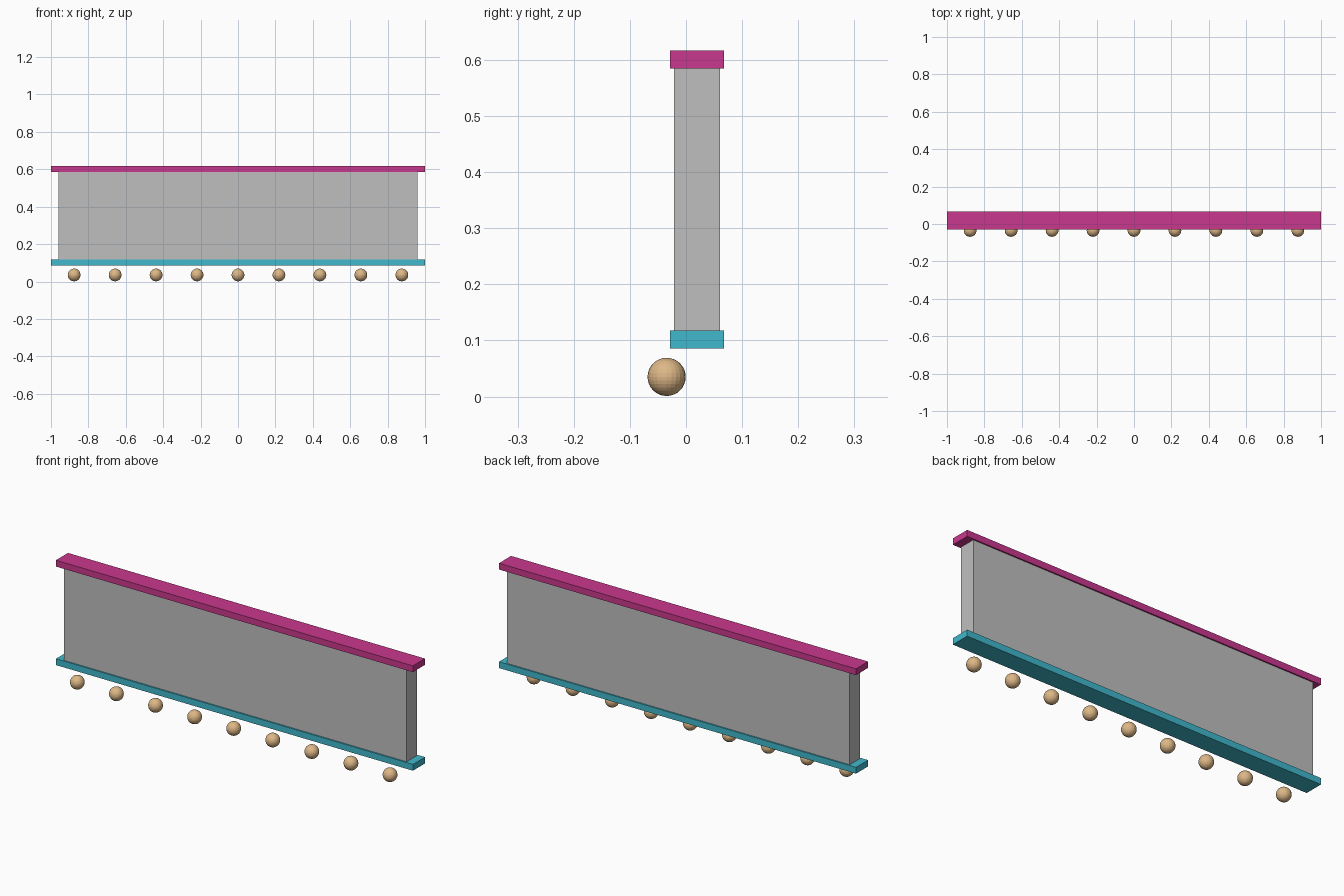
import bpy

if "Cube" in bpy.data.objects:
    bpy.data.objects.remove(bpy.data.objects["Cube"])


def material(name, rgb):
    # sRGB bytes to linear diffuse colour
    lin = [((c / 255 + 0.055) / 1.055) ** 2.4 for c in rgb]
    m = bpy.data.materials.new(name)
    m.diffuse_color = (*lin, 1)
    m.use_nodes = True
    m.node_tree.nodes["Principled BSDF"].inputs["Base Color"].default_value = m.diffuse_color
    return m


GREY = material("grey", (191, 191, 191))
PINK = material("magenta", (202, 56, 142))
TEAL = material("teal", (64, 184, 204))
TAN = material("tan", (222, 184, 135))


def box(name, lo, hi, mat):
    center = [(a + b) / 2 for a, b in zip(lo, hi)]
    bpy.ops.mesh.primitive_cube_add(size=1, location=center)
    ob = bpy.context.object
    ob.name = name
    ob.scale = [b - a for a, b in zip(lo, hi)]
    bpy.ops.object.transform_apply(location=False, rotation=False, scale=True)
    ob.data.materials.append(mat)
    return ob


# Tall panel between two wider rails
box("panel", (-0.96, -0.0215, 0.118), (0.96, 0.061, 0.585), GREY)
box("top_rail", (-1, -0.0285, 0.585), (1, 0.068, 0.617), PINK)
box("bottom_rail", (-1, -0.0285, 0.086), (1, 0.068, 0.118), TEAL)

# Row of nine hanging balls below the front edge
R = 0.034
for i in range(9):
    bpy.ops.mesh.primitive_uv_sphere_add(
        segments=24, ring_count=16, radius=R,
        location=((i - 4) * 0.219, -0.0345, R + 0.001))
    ball = bpy.context.object
    ball.name = f"ball_{i + 1}"
    ball.data.materials.append(TAN)
